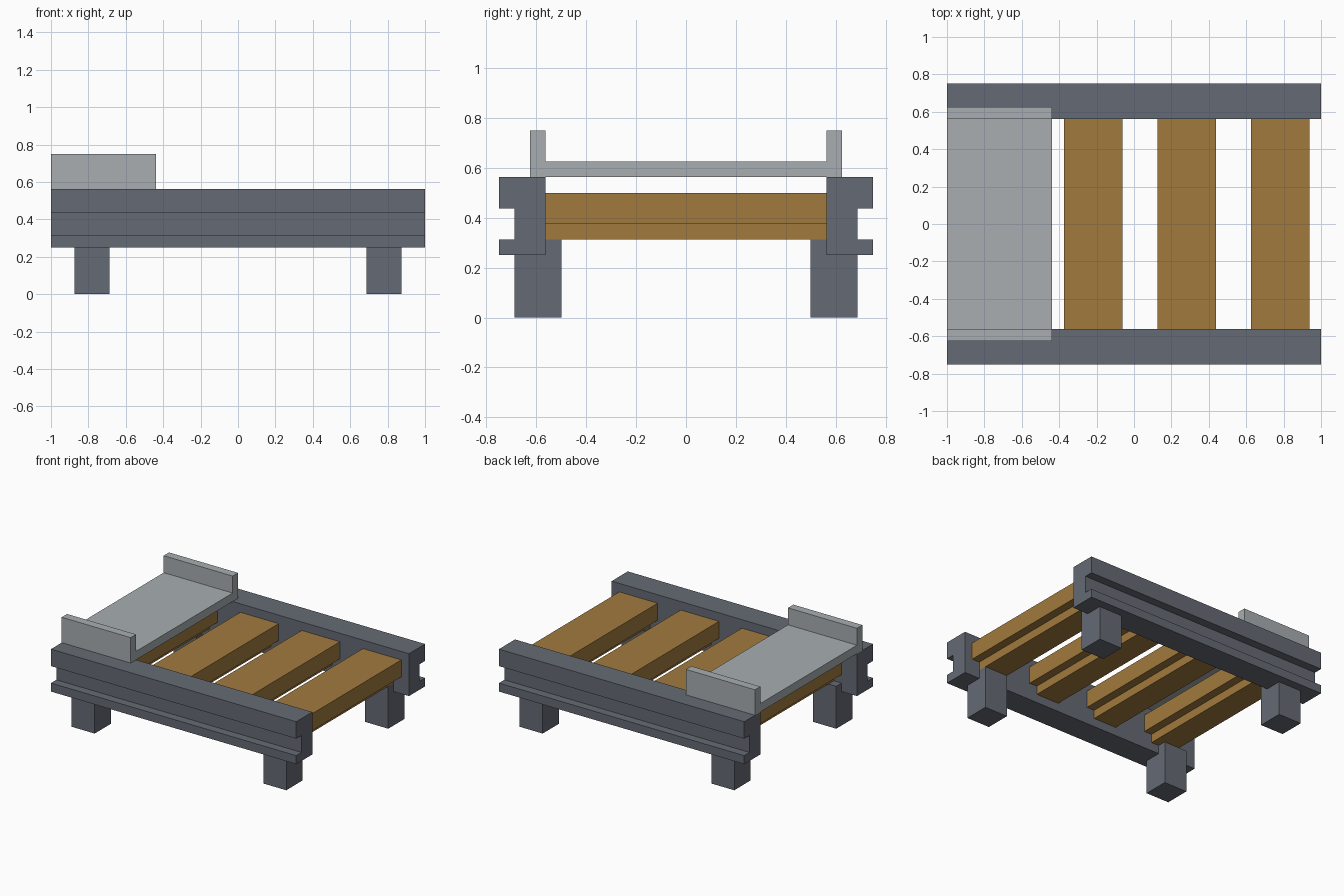
import bpy
import bmesh

if "Cube" in bpy.data.objects:
    bpy.data.objects.remove(bpy.data.objects["Cube"], do_unlink=True)

U = 1 / 16  # design grid step


def material(name, rgb):
    """Flat material from 0-255 display values."""
    lin = [((c / 255 + 0.055) / 1.055) ** 2.4 for c in rgb] + [1.0]
    mat = bpy.data.materials.new(name)
    mat.use_nodes = True
    mat.diffuse_color = lin
    mat.node_tree.nodes["Principled BSDF"].inputs["Base Color"].default_value = lin
    return mat


steel = material("dark steel", (101, 106, 116))
wood = material("brown wood", (162, 122, 62))
plate = material("light metal", (168, 174, 177))


def extrude(name, profile, axis, start, end, mat):
    """Extrude a closed profile, in grid steps, along x (profile y, z) or y (profile x, z)."""
    bm = bmesh.new()
    place = (lambda a, z: (start, a, z)) if axis == "x" else (lambda a, z: (a, start, z))
    face = bm.faces.new([bm.verts.new(place(a, z)) for a, z in profile])
    out = bmesh.ops.extrude_face_region(bm, geom=[face])
    move = (end - start, 0, 0) if axis == "x" else (0, end - start, 0)
    verts = [g for g in out["geom"] if isinstance(g, bmesh.types.BMVert)]
    bmesh.ops.translate(bm, verts=verts, vec=move)
    bmesh.ops.scale(bm, vec=(U, U, U), verts=bm.verts)
    bmesh.ops.recalc_face_normals(bm, faces=bm.faces)
    mesh = bpy.data.meshes.new(name)
    bm.to_mesh(mesh)
    bm.free()
    mesh.materials.append(mat)
    obj = bpy.data.objects.new(name, mesh)
    bpy.context.collection.objects.link(obj)
    return obj


# Side rails: channel section, opening outward
rail = [(9, 4), (12, 4), (12, 5), (11, 5), (11, 7), (12, 7), (12, 9), (9, 9)]
for side, s in (("front", -1), ("back", 1)):
    extrude(f"{side}_rail", [(s * y, z) for y, z in rail], "x", -16, 16, steel)

    # Square legs, slightly inset under the rails
    for end, e in (("right", -1), ("left", 1)):
        leg = [(e * 11, 0), (e * 14, 0), (e * 14, 5), (e * 11, 5)]
        extrude(f"{side}_{end}_leg", leg, "y", s * 8, s * 11, steel)

# Cross planks: wide board with a narrower rib below
plank = [(1, 5), (4, 5), (4, 6), (5, 6), (5, 8), (0, 8), (0, 6), (1, 6)]
for i, x0 in enumerate((-14, -6, 2, 10)):
    extrude(f"plank_{i + 1}", [(x0 + x, z) for x, z in plank], "y", -9, 9, wood)

# Tray with upright lips, resting on the rails at one end
tray = [(-10, 9), (10, 9), (10, 12), (9, 12), (9, 10), (-9, 10), (-9, 12), (-10, 12)]
extrude("tray", tray, "x", -16, -7, plate)
